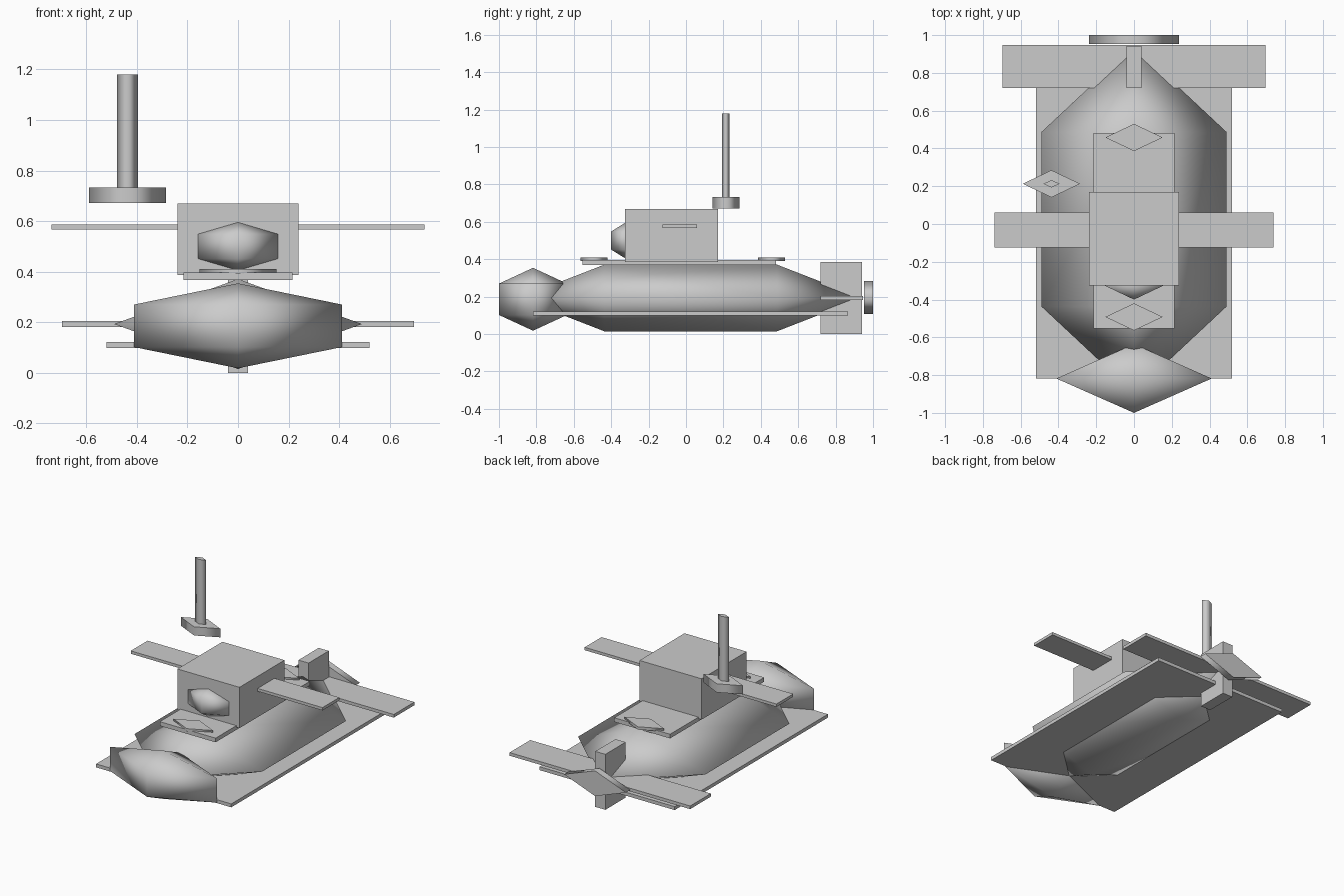
import bpy, bmesh, math
from mathutils import Matrix

if "Cube" in bpy.data.objects:
    bpy.data.objects.remove(bpy.data.objects["Cube"])

grey = bpy.data.materials.new("hull grey")
grey.diffuse_color = (0.6, 0.6, 0.6, 1)
grey.use_nodes = True
grey.node_tree.nodes["Principled BSDF"].inputs["Base Color"].default_value = grey.diffuse_color


def finish(bm, name):
    bmesh.ops.recalc_face_normals(bm, faces=bm.faces)
    mesh = bpy.data.meshes.new(name)
    bm.to_mesh(mesh)
    bm.free()
    mesh.materials.append(grey)
    obj = bpy.data.objects.new(name, mesh)
    bpy.context.collection.objects.link(obj)
    return obj


def box(name, x, y, z):
    """Flat box from (min, max) pairs."""
    bm = bmesh.new()
    bmesh.ops.create_cube(bm, size=1)
    for v in bm.verts:
        v.co = [(a + b) / 2 + c * (b - a) for c, (a, b) in zip(v.co, (x, y, z))]
    return finish(bm, name)


def diamond_prism(name, centre, rx, ry, depth, along_y=False):
    """Four-sided cylinder with smooth sides and crisp caps."""
    bm = bmesh.new()
    bot, top = [[bm.verts.new((rx * math.cos(k * math.pi / 2),
                               ry * math.sin(k * math.pi / 2), h))
                 for k in range(4)] for h in (-depth / 2, depth / 2)]
    for k in range(4):
        j = (k + 1) % 4
        bm.faces.new((bot[k], bot[j], top[j], top[k])).smooth = True
    for ring in (bot, top):
        cap = bm.faces.new(ring)
        for e in cap.edges:
            e.smooth = False
    if along_y:
        bm.transform(Matrix.Rotation(math.pi / 2, 4, 'X'))
    bm.transform(Matrix.Translation(centre))
    return finish(bm, name)


def spindle(name, centre, rx, ry, rings, axis='Z'):
    """Four-sided smooth body; rings are (position, scale), scale 0 is a tip."""
    bm = bmesh.new()
    loops = []
    for h, s in rings:
        n = 4 if s else 1
        loops.append([bm.verts.new((rx * s * math.cos(k * math.pi / 2),
                                    ry * s * math.sin(k * math.pi / 2), h))
                      for k in range(n)])
    for a, b in zip(loops, loops[1:]):
        for k in range(4):
            j = (k + 1) % 4
            quad = [a[k % len(a)], a[j % len(a)], b[j % len(b)], b[k % len(b)]]
            bm.faces.new(list(dict.fromkeys(quad))).smooth = True
    if axis == 'Y':
        bm.transform(Matrix.Rotation(-math.pi / 2, 4, 'X'))
    bm.transform(Matrix.Translation(centre))
    return finish(bm, name)


def low_sphere(name, centre, rx, ry, rz):
    """Ball with four segments and three bands."""
    s = math.sin(math.pi / 3)
    return spindle(name, centre, rx, ry,
                   [(-rz, 0), (-rz / 2, s), (rz / 2, s), (rz, 0)])


# Hull, nose and keel plate
spindle("hull", (0, 0.025, 0.193), 0.49, 0.178,
        [(-0.92, 0), (-0.462, 1), (0.462, 1), (0.92, 0)], axis='Y')
low_sphere("nose", (0, -0.818, 0.186), 0.475, 0.21, 0.168)
box("keel_plate", (-0.52, 0.52), (-0.817, 0.867), (0.098, 0.122))

# Deck, hatches and cabin
box("deck", (-0.215, 0.215), (-0.553, 0.482), (0.368, 0.397))
for label, y in (("front", -0.492), ("rear", 0.458)):
    diamond_prism(label + "_hatch", (0, y, 0.4), 0.152, 0.072, 0.02)
box("cabin", (-0.239, 0.239), (-0.325, 0.17), (0.386, 0.67))
low_sphere("cabin_window", (0, -0.322, 0.5), 0.19, 0.09, 0.097)
box("cabin_wings", (-0.738, 0.738), (-0.125, 0.06), (0.566, 0.586))

# Tail
box("tail_plane", (-0.695, 0.695), (0.72, 0.947), (0.182, 0.204))
box("tail_fin", (-0.039, 0.039), (0.72, 0.942), (0.0, 0.386))
diamond_prism("propeller", (0, 0.976, 0.195), 0.238, 0.088, 0.048, along_y=True)

# Periscope
diamond_prism("periscope_base", (-0.437, 0.213, 0.702), 0.152, 0.072, 0.06)
diamond_prism("periscope_tube", (-0.437, 0.213, 0.955), 0.042, 0.02, 0.45)
